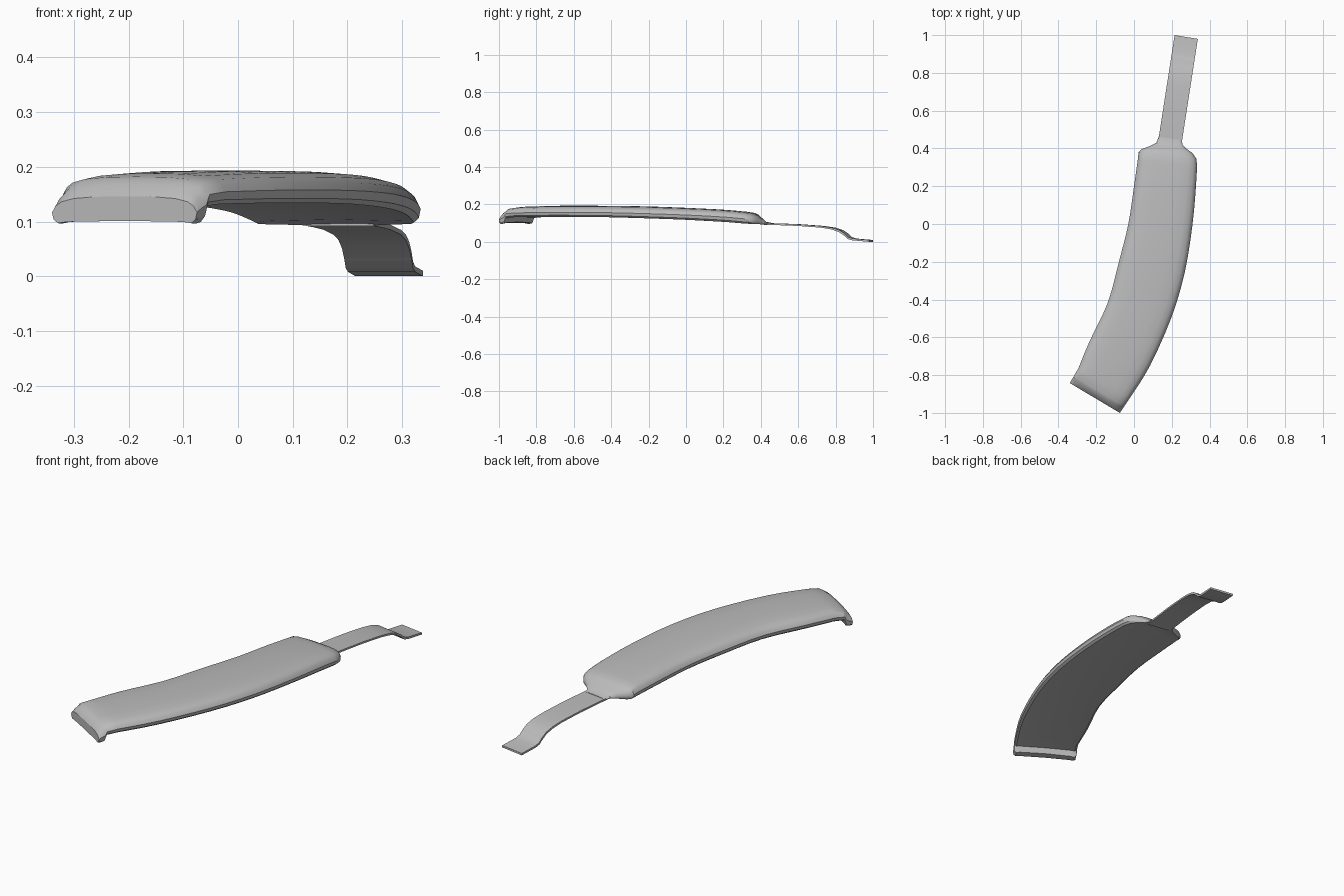
import bpy, bmesh, math

if "Cube" in bpy.data.objects:
    bpy.data.objects.remove(bpy.data.objects["Cube"])

grey = bpy.data.materials.new("plain grey")
grey.diffuse_color = (0.5, 0.5, 0.5, 1)
grey.use_nodes = True
grey.node_tree.nodes["Principled BSDF"].inputs["Base Color"].default_value = grey.diffuse_color


def loft(name, stations, profile):
    """Skin a closed profile (u across -1..1, f from bottom 0 to top 1).
    A station is (left x, left y, right x, right y, top z, bottom z)."""
    bm = bmesh.new()
    rings = []
    for lx, ly, rx, ry, top, bot in stations:
        ring = []
        for u, f in profile:
            t = (u + 1) / 2
            ring.append(bm.verts.new((lx + (rx - lx) * t, ly + (ry - ly) * t,
                                      bot + (top - bot) * f)))
        rings.append(ring)
    n = len(profile)
    for a, b in zip(rings, rings[1:]):
        for i in range(n):
            j = (i + 1) % n
            bm.faces.new((a[i], a[j], b[j], b[i]))
    bm.faces.new(rings[0])
    bm.faces.new(rings[-1])
    bmesh.ops.recalc_face_normals(bm, faces=bm.faces)
    me = bpy.data.meshes.new(name)
    bm.to_mesh(me)
    bm.free()
    me.materials.append(grey)
    ob = bpy.data.objects.new(name, me)
    bpy.context.collection.objects.link(ob)
    bpy.ops.object.select_all(action='DESELECT')
    ob.select_set(True)
    bpy.context.view_layer.objects.active = ob
    bpy.ops.object.shade_smooth_by_angle(angle=math.radians(32))
    return ob


def smooth(st, steps):
    """Catmull-Rom through the stations."""
    out = []
    for i in range(len(st) - 1):
        p0, p1, p2, p3 = st[max(i - 1, 0)], st[i], st[i + 1], st[min(i + 2, len(st) - 1)]
        for k in range(steps):
            t = k / steps
            out.append([b + 0.5 * t * (c - a + t * (2*a - 5*b + 4*c - d + t * (3*(b - c) + d - a)))
                        for a, b, c, d in zip(p0, p1, p2, p3)])
    return out + [list(st[-1])]


# Domed cover cross-section: right half, mirrored to the left
half = [(0.4, .985), (0.7, .92), (0.87, .8), (0.95, .64), (1, .4), (0.98, .14), (0.92, 0), (0.8, .05)]
section = [(0, 1)] + half + [(0, .09)] + [(-u, f) for u, f in reversed(half)]

# Front end with a lip turned down, set back along the cover's axis
front = []
for back, top, bot in ((0, .146, .097), (.013, .166, .096), (.03, .178, .099),
                       (.04, .182, .128), (.09, .188, .132)):
    dx, dy = back * .505, back * .863
    front.append((-.34 + dx, -.842 + dy, -.075 + dx * 1.15, -1 + dy, top, bot))

# Curved main length
middle = smooth([
    front[-1],
    (-.235, -.62, .085, -.75, .193, .134),
    (-.14, -.42, .2, -.49, .193, .133),
    (-.08, -.2, .27, -.25, .19, .127),
    (-.03, 0, .31, 0, .182, .118),
    (.0, .2, .328, .2, .172, .107),
    (.02, .34, .334, .31, .161, .098)], 3)

# Shoulders narrowing into the strap
shoulder = [
    (.024, .38, .33, .345, .155, .096),
    (.04, .396, .31, .375, .144, .095),
    (.09, .415, .275, .4, .124, .094),
    (.118, .43, .257, .42, .108, .093),
    (.131, .462, .253, .445, .102, .0915)]

loft("curved_cover", front[:-1] + middle + shoulder, section)

# Thin strap with a step down to the flat end tab
strap = []
for y, top, bot in ((.42, .101, .092), (.52, .098, .089), (.62, .094, .085), (.74, .085, .076),
                    (.8, .076, .066), (.84, .063, .051), (.868, .044, .031), (.885, .027, .015),
                    (.91, .018, .008), (1, .010, 0)):
    x = .125 + (y - .42) * .155
    strap.append((x, y, x + .123, y - .02, top, bot))
loft("strap", strap, [(-1, 0), (-1, 1), (1, 1), (1, 0)])
